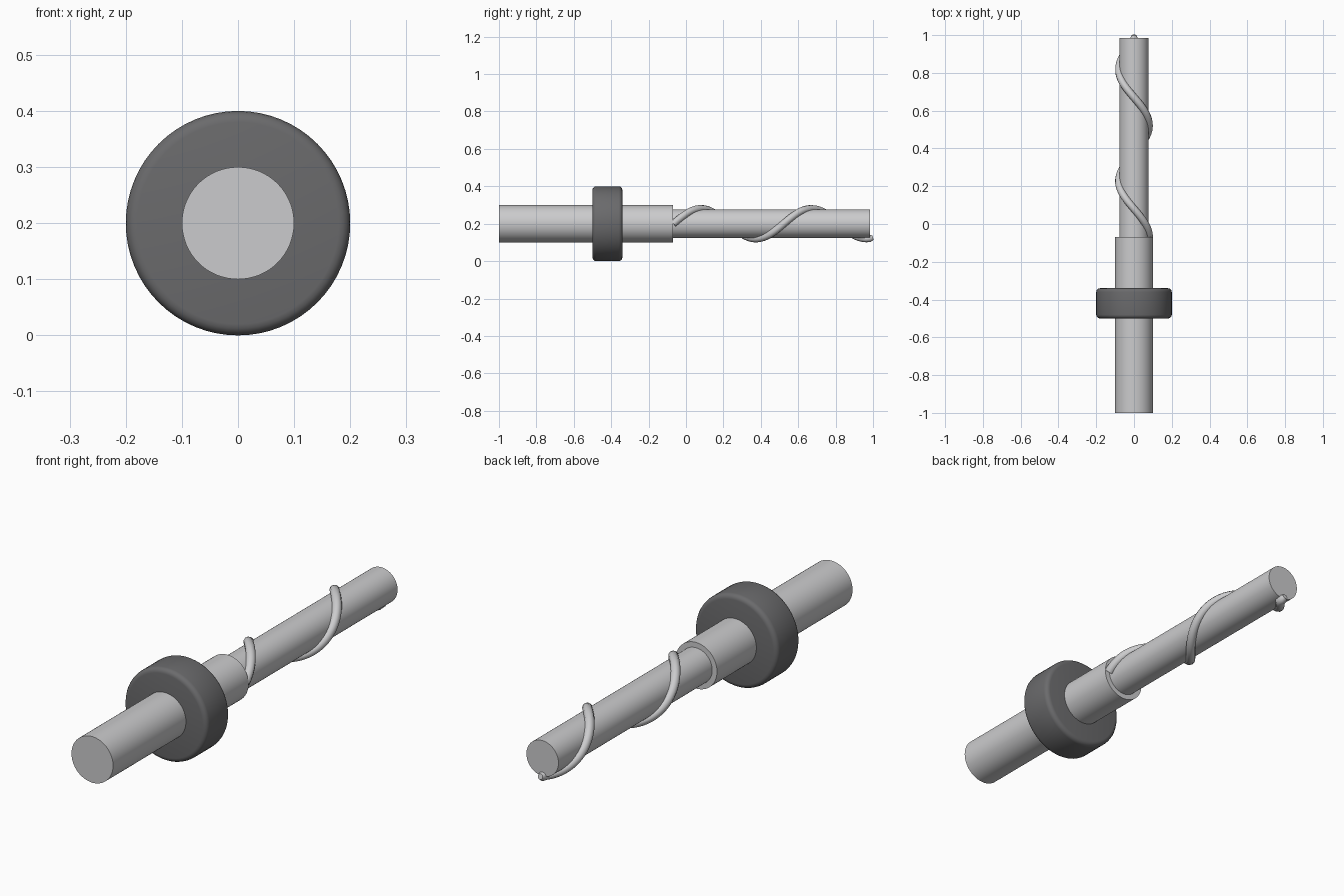
import bpy, math
from mathutils import Vector

if "Cube" in bpy.data.objects:
    bpy.data.objects.remove(bpy.data.objects["Cube"], do_unlink=True)

AXIS_Z = 0.2


def material(name, rgb):
    mat = bpy.data.materials.new(name)
    mat.use_nodes = True
    color = (*rgb, 1)
    mat.diffuse_color = color
    mat.node_tree.nodes["Principled BSDF"].inputs["Base Color"].default_value = color
    return mat


steel = material("light_steel", (0.6, 0.6, 0.61))
dark = material("dark_grey", (0.145, 0.145, 0.15))


def rod(name, radius, y0, y1, mat, bevel=0):
    """Cylinder lying along y."""
    bpy.ops.mesh.primitive_cylinder_add(
        vertices=64, radius=radius, depth=y1 - y0,
        location=(0, (y0 + y1) / 2, AXIS_Z), rotation=(math.pi / 2, 0, 0))
    obj = bpy.context.object
    obj.name = name
    obj.data.materials.append(mat)
    if bevel:
        mod = obj.modifiers.new("round_edges", "BEVEL")
        mod.width = bevel
        mod.segments = 4
        mod.limit_method = "ANGLE"
        bpy.ops.object.modifier_apply(modifier=mod.name)
    bpy.ops.object.shade_smooth_by_angle(angle=math.radians(35))
    return obj


# Straight parts
rod("shank", 0.1, -1, -0.07, steel)
rod("drill_core", 0.077, -0.1, 0.985, steel)
rod("stop_collar", 0.2, -0.5, -0.34, dark, bevel=0.02)

# Spiral ridge: one and three quarter turns around the core
PITCH, START, TURNS, STEPS = 0.59, -0.0675, 1.75, 112
path = []
for i in range(STEPS + 1):
    turn = TURNS * i / STEPS
    a = math.tau * turn
    path.append(Vector((0.08 * math.cos(a), START + PITCH * turn,
                        AXIS_Z + 0.08 * math.sin(a))))
# Short tip turning along the axis at the far end
path.append(Vector((0, 0.985, 0.122)))
path.append(Vector((0, 1.0, 0.126)))

curve = bpy.data.curves.new("spiral_ridge", "CURVE")
curve.dimensions = "3D"
curve.bevel_depth = 0.02
curve.bevel_resolution = 3
curve.use_fill_caps = True
spline = curve.splines.new("POLY")
spline.points.add(len(path) - 1)
for point, co in zip(spline.points, path):
    point.co = (*co, 1)
    point.radius = 1
spline.points[-1].radius = 0.6
ridge = bpy.data.objects.new("spiral_ridge", curve)
bpy.context.collection.objects.link(ridge)
curve.materials.append(steel)
bpy.ops.object.select_all(action="DESELECT")
ridge.select_set(True)
bpy.context.view_layer.objects.active = ridge
bpy.ops.object.convert(target="MESH")
bpy.ops.object.shade_smooth_by_angle(angle=math.radians(50))
